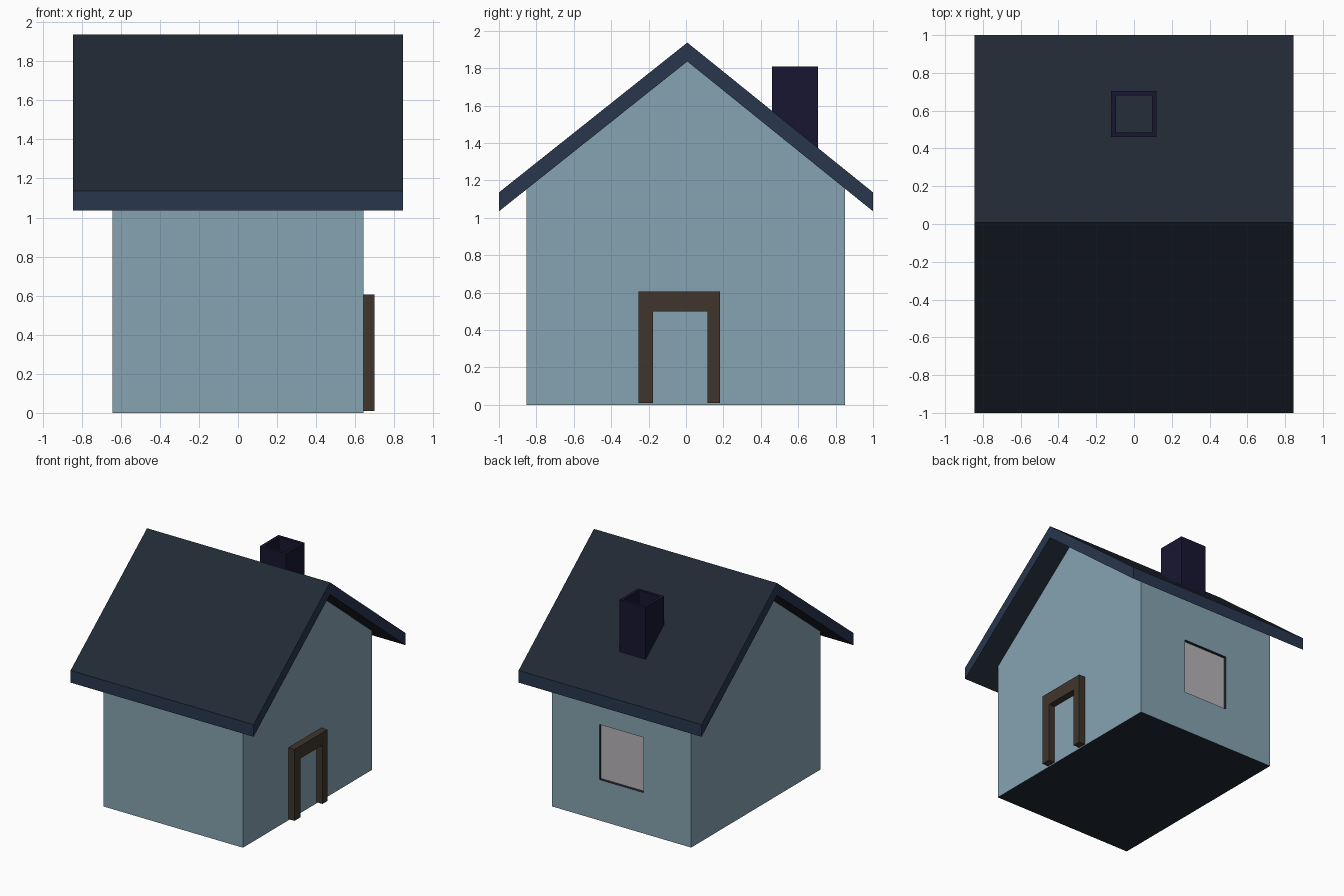
import bpy, bmesh
from math import copysign
from mathutils import Vector

if "Cube" in bpy.data.objects:
    bpy.data.objects.remove(bpy.data.objects["Cube"])


def material(name, rgb):
    m = bpy.data.materials.new(name)
    m.diffuse_color = (*rgb, 1)
    m.use_nodes = True
    m.node_tree.nodes["Principled BSDF"].inputs["Base Color"].default_value = m.diffuse_color
    return m


WALL = material("wall_blue", (0.24, 0.37, 0.44))
SHINGLE = material("shingle_dark", (0.015, 0.022, 0.034))
TRIM = material("trim_navy", (0.021, 0.038, 0.075))
BRICK = material("chimney_purple", (0.009, 0.008, 0.031))
WOOD = material("wood_brown", (0.05, 0.036, 0.026))
PANE = material("pane_grey", (0.47, 0.45, 0.47))


def prism(profile, x0, x1):
    """Extrude a (y, z) outline along x into a closed bmesh."""
    bm = bmesh.new()
    face = bm.faces.new([bm.verts.new((x0, y, z)) for y, z in profile])
    new = bmesh.ops.extrude_face_region(bm, geom=[face])["geom"]
    verts = [g for g in new if isinstance(g, bmesh.types.BMVert)]
    bmesh.ops.translate(bm, verts=verts, vec=(x1 - x0, 0, 0))
    bmesh.ops.recalc_face_normals(bm, faces=bm.faces)
    bm.normal_update()
    return bm


def facing(bm, direction):
    return max(bm.faces, key=lambda f: f.normal.dot(Vector(direction)))


def push_in(bm, face, vec):
    """Sink a face along vec; return the sunk face and its side faces."""
    sunk = bmesh.ops.extrude_discrete_faces(bm, faces=[face])["faces"][0]
    bmesh.ops.translate(bm, verts=list(sunk.verts), vec=vec)
    return sunk, [f for e in sunk.edges for f in e.link_faces if f != sunk]


def finish(bm, name, mats):
    bmesh.ops.recalc_face_normals(bm, faces=bm.faces)
    mesh = bpy.data.meshes.new(name)
    bm.to_mesh(mesh)
    bm.free()
    for m in mats:
        mesh.materials.append(m)
    obj = bpy.data.objects.new(name, mesh)
    bpy.context.collection.objects.link(obj)
    return obj


# House body with gables, dark floor and a recessed window in the back wall
body = prism([(-0.853, 0), (0.85, 0), (0.85, 1.158), (0.007, 1.836), (-0.853, 1.152)],
             -0.643, 0.643)
facing(body, (0, 0, -1)).material_index = 1
window = facing(body, (0, 1, 0))
bmesh.ops.inset_individual(body, faces=[window], thickness=0.1)
for v in window.verts:
    v.co.x = copysign(0.204, v.co.x)
    v.co.z = 0.80 if v.co.z > 0.57 else 0.34
pane, reveal = push_in(body, window, (0, -0.025, 0))
pane.material_index = 2
for f in reveal:
    f.material_index = 1
finish(body, "house_body", [WALL, SHINGLE, PANE])

# Roof: chevron profile, shingle slopes with navy edges
roof = prism([(-1, 1.035), (0.007, 1.836), (1, 1.035), (1, 1.136), (0.007, 1.937), (-1, 1.136)],
             -0.844, 0.844)
for f in roof.faces:
    f.material_index = 0 if abs(f.normal.z) > 0.1 else 1
finish(roof, "roof", [SHINGLE, TRIM])

# Chimney: square tube whose shaft reaches down to the roof
chimney = prism([(0.46, 1.32), (0.705, 1.32), (0.705, 1.808), (0.46, 1.808)], -0.121, 0.119)
top = facing(chimney, (0, 0, 1))
bmesh.ops.inset_individual(chimney, faces=[top], thickness=0.035)
push_in(chimney, top, (0, 0, -0.46))
finish(chimney, "chimney", [BRICK])

# Door frame on the right wall
frame = prism([(-0.254, 0.01), (-0.177, 0.01), (-0.177, 0.5), (0.115, 0.5),
               (0.115, 0.01), (0.182, 0.01), (0.182, 0.605), (-0.254, 0.605)], 0.64, 0.699)
finish(frame, "door_frame", [WOOD])
